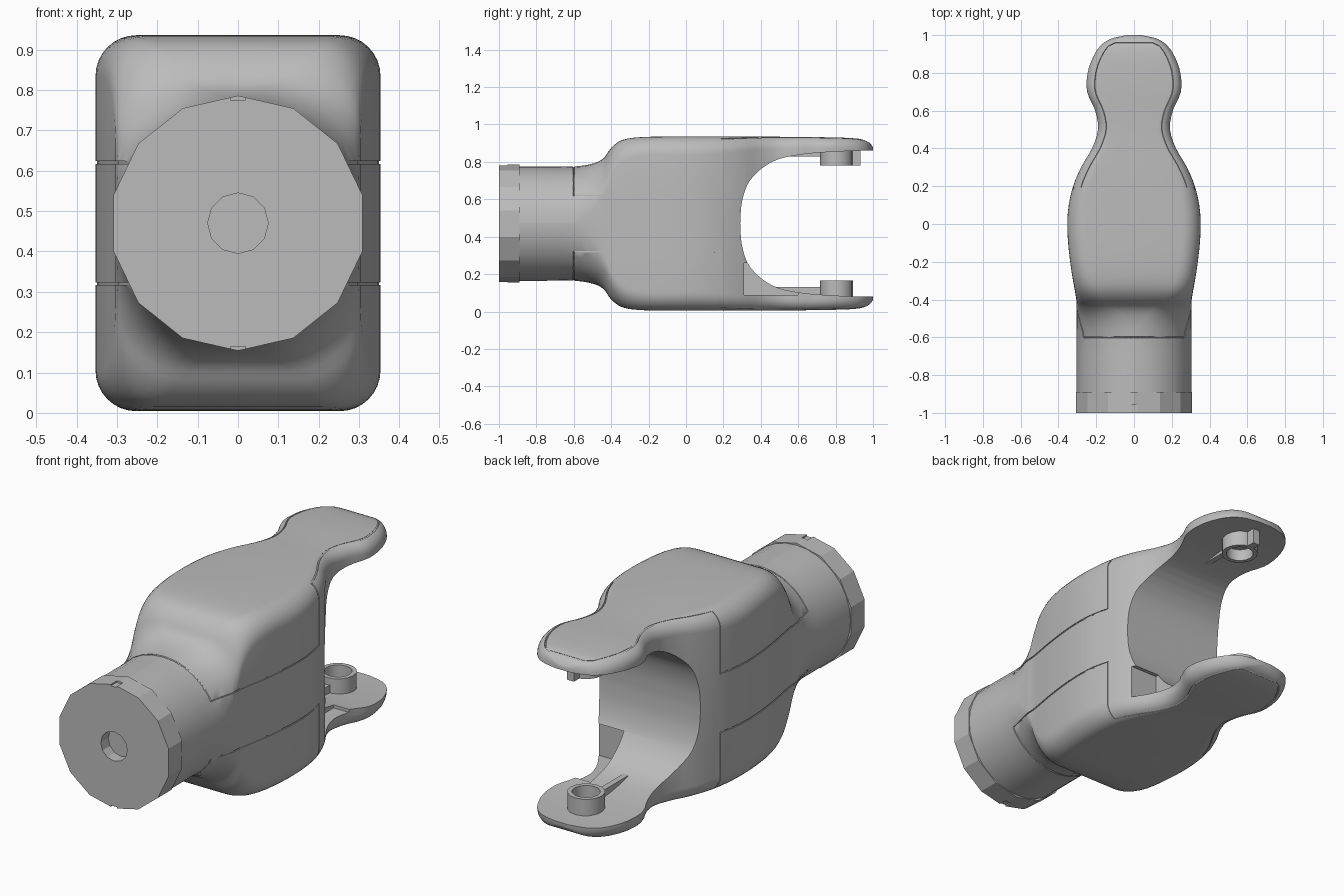
import bpy, bmesh, math
from mathutils import Vector

old = bpy.data.objects.get("Cube")
if old:
    bpy.data.objects.remove(old)

MID = 0.47  # height of the symmetry plane


def material(name, value):
    mat = bpy.data.materials.new(name)
    mat.use_nodes = True
    color = (value, value, value, 1)
    mat.diffuse_color = color
    mat.node_tree.nodes["Principled BSDF"].inputs["Base Color"].default_value = color
    return mat


grey = material("plain grey", 0.5)


def finish(bm, name):
    bmesh.ops.recalc_face_normals(bm, faces=bm.faces)
    mesh = bpy.data.meshes.new(name)
    bm.to_mesh(mesh)
    bm.free()
    mesh.materials.append(grey)
    obj = bpy.data.objects.new(name, mesh)
    bpy.context.collection.objects.link(obj)
    return obj


def select(obj):
    bpy.ops.object.select_all(action='DESELECT')
    obj.select_set(True)
    bpy.context.view_layer.objects.active = obj


def combine(obj, other, operation='DIFFERENCE'):
    mod = obj.modifiers.new("cut", 'BOOLEAN')
    mod.operation, mod.solver, mod.object = operation, 'EXACT', other
    select(obj)
    bpy.ops.object.modifier_apply(modifier=mod.name)
    bpy.data.objects.remove(other)


def smooth(obj, degrees):
    select(obj)
    bpy.ops.object.shade_smooth_by_angle(angle=math.radians(degrees))


def prism(name, points, axis, depth):
    """Extrude a flat closed outline along a vector."""
    bm = bmesh.new()
    face = bm.faces.new([bm.verts.new(p) for p in points])
    new = bmesh.ops.extrude_face_region(bm, geom=[face])["geom"]
    bmesh.ops.translate(bm, vec=Vector(axis) * depth,
                        verts=[v for v in new if isinstance(v, bmesh.types.BMVert)])
    return finish(bm, name)


def ring(radius, sides, y=None, z=None):
    """Circle facing y (around the body axis) or facing z (around a pin)."""
    pts = []
    for i in range(sides):
        a = math.tau * i / sides
        s, c = radius * math.sin(a), radius * math.cos(a)
        pts.append((s, y, MID + c) if z is None else (s, y + c, z))
    return pts


def box(name, x0, x1, y0, y1, z0, z1):
    return prism(name, [(x0, y0, z0), (x1, y0, z0), (x1, y1, z0), (x0, y1, z0)],
                 (0, 0, 1), z1 - z0)


# Stations along the body: y, half width, half height, corner radius
stations = [
    (-.9, .305, .305, .305), (-.75, .305, .305, .305), (-.6, .305, .305, .3),
    (-.5, .303, .32, .25), (-.44, .303, .35, .19), (-.4, .305, .405, .15),
    (-.34, .315, .447, .12), (-.24, .332, .462, .1), (-.08, .35, .465, .1),
    (.06, .35, .465, .1), (.19, .325, .465, .09), (.3, .28, .465, .08),
    (.4, .222, .465, .07), (.5, .19, .464, .065), (.6, .205, .463, .06),
    (.7, .248, .462, .06), (.8, .245, .46, .06), (.88, .218, .457, .06),
    (.94, .18, .45, .06), (.98, .125, .432, .05), (1, .04, .408, .03)]


def spline(keys, steps):
    """Smooth samples through the stations."""
    out = []
    ends = [keys[0]] + keys + [keys[-1]]
    for a, b, c, d in zip(ends, ends[1:], ends[2:], ends[3:]):
        for k in range(steps):
            t = k / steps
            out.append(tuple(q + t / 2 * (r - p + t * (2*p - 5*q + 4*r - s + t * (3*(q - r) + s - p)))
                             for p, q, r, s in zip(a, b, c, d)))
    return out + [keys[-1]]


samples = spline(stations, 3)


def at(y):
    for a, b in zip(samples, samples[1:]):
        if a[0] <= y <= b[0]:
            t = (y - a[0]) / (b[0] - a[0])
            return [p + t * (q - p) for p, q in zip(a, b)]
    return samples[-1]


def section(y, w, h, r):
    r = min(r, w, h)
    pts = []
    for q, (sx, sz) in enumerate([(1, 1), (-1, 1), (-1, -1), (1, -1)]):
        for k in range(9):
            a = math.pi / 2 * (q + k / 8)
            pts.append((sx * (w - r + .0005) + r * math.cos(a), y,
                        MID + sz * (h - r + .0005) + r * math.sin(a)))
    return pts


# Body with fork arms
bm = bmesh.new()
rows = [[bm.verts.new(p) for p in section(*s)] for s in samples]
for a, b in zip(rows, rows[1:]):
    for i in range(len(a)):
        j = (i + 1) % len(a)
        bm.faces.new((a[i], a[j], b[j], b[i]))
bm.faces.new(rows[0])
bm.faces.new(rows[-1])
body = finish(bm, "forked_body")

# Opening between the arms
half = spline([(.29, 0), (.3, .12), (.345, .235), (.46, .33), (.62, .37), (.87, .388), (1.1, .39)], 4)
gap = [(-1, y, MID + z) for y, z in half] + [(-1, y, MID - z) for y, z in reversed(half[1:])]
combine(body, prism("gap_cutter", gap, (1, 0, 0), 2))
combine(body, box("notch_cutter", .12, .5, .31, .6, .088, .26))


# Panel seams, one loop over the top shell and one over the bottom shell
def seam_path():
    inset, side = .045, .15
    path = []
    for i in range(10):                       # neck half ring
        a = math.pi / 2 - i / 10 * 1.05
        path.append((.305 * math.cos(a), -.6, .305 * math.sin(a)))
    for i in range(13):                       # along the flank
        y = -.6 + .79 * i / 12
        s = at(y)
        path.append((s[1] if s[3] + side < s[2] else
                     s[1] - s[3] + math.sqrt(max(0, s[3]**2 - (side - s[2] + s[3])**2)), y, side))
    s = at(.19)                               # up the flank and over the edge
    path += [(x, y, z - MID) for x, y, z in section(*s)[:9] if x > s[1] - inset]
    for i in range(25):                       # along the arm
        y = .19 + .75 * i / 24
        _, w, h, r = at(y)
        path.append((w - inset, y, h - r + math.sqrt(r * r - (r - inset)**2)))
    path.append((.1, .957, at(.957)[2]))
    return path + [(-x, y, z) for x, y, z in reversed(path) if x > .001]


for sign in (1, -1):
    curve = bpy.data.curves.new("seam_cutter", 'CURVE')
    curve.dimensions = '3D'
    curve.bevel_depth, curve.bevel_resolution = .005, 0
    pts = seam_path()
    line = curve.splines.new('POLY')
    line.points.add(len(pts) - 1)
    for p, (x, y, z) in zip(line.points, pts):
        p.co = (x, y, MID + sign * z, 1)
    line.use_cyclic_u = True
    seam = bpy.data.objects.new("seam_cutter", curve)
    bpy.context.collection.objects.link(seam)
    select(seam)
    bpy.ops.object.convert(target='MESH')
    seam = bpy.context.object
    seam.data.materials.clear()
    seam.data.materials.append(grey)
    combine(body, seam)
smooth(body, 35)

# Faceted collar with a centre hole and two key slots
collar = prism("end_collar", ring(.316, 14, y=-1), (0, 1, 0), .11)
combine(collar, prism("hole_cutter", ring(.075, 12, y=-1.1), (0, 1, 0), .16))
for sign in (1, -1):
    z = MID + sign * .315
    combine(collar, box("slot_cutter", -.018, .018, -1.1, -.955, z - .01, z + .01))

# Pin sockets and ribs on the inner arm faces
for name, z0, z1 in (("lower", .07, .166), ("upper", .78, .875)):
    socket = prism(name + "_socket", ring(.088, 16, y=.805, z=z0), (0, 0, 1), z1 - z0)
    if name == "upper":
        combine(socket, box("tab", -.02, .02, .87, .932, z0, z1), 'UNION')
    low = name == "lower"
    hole = z0 + .03 if low else z0 - .03
    combine(socket, prism("bore_cutter", ring(.066, 16, y=.805, z=hole), (0, 0, 1), .1 if low else .09))
    smooth(socket, 30)
    z = .13 if low else .83
    back = .07 if low else .875
    prism(name + "_rib", [(-.015, .35, z), (-.015, .73, z), (-.015, .73, back), (-.015, .35, back)],
          (1, 0, 0), .03)
